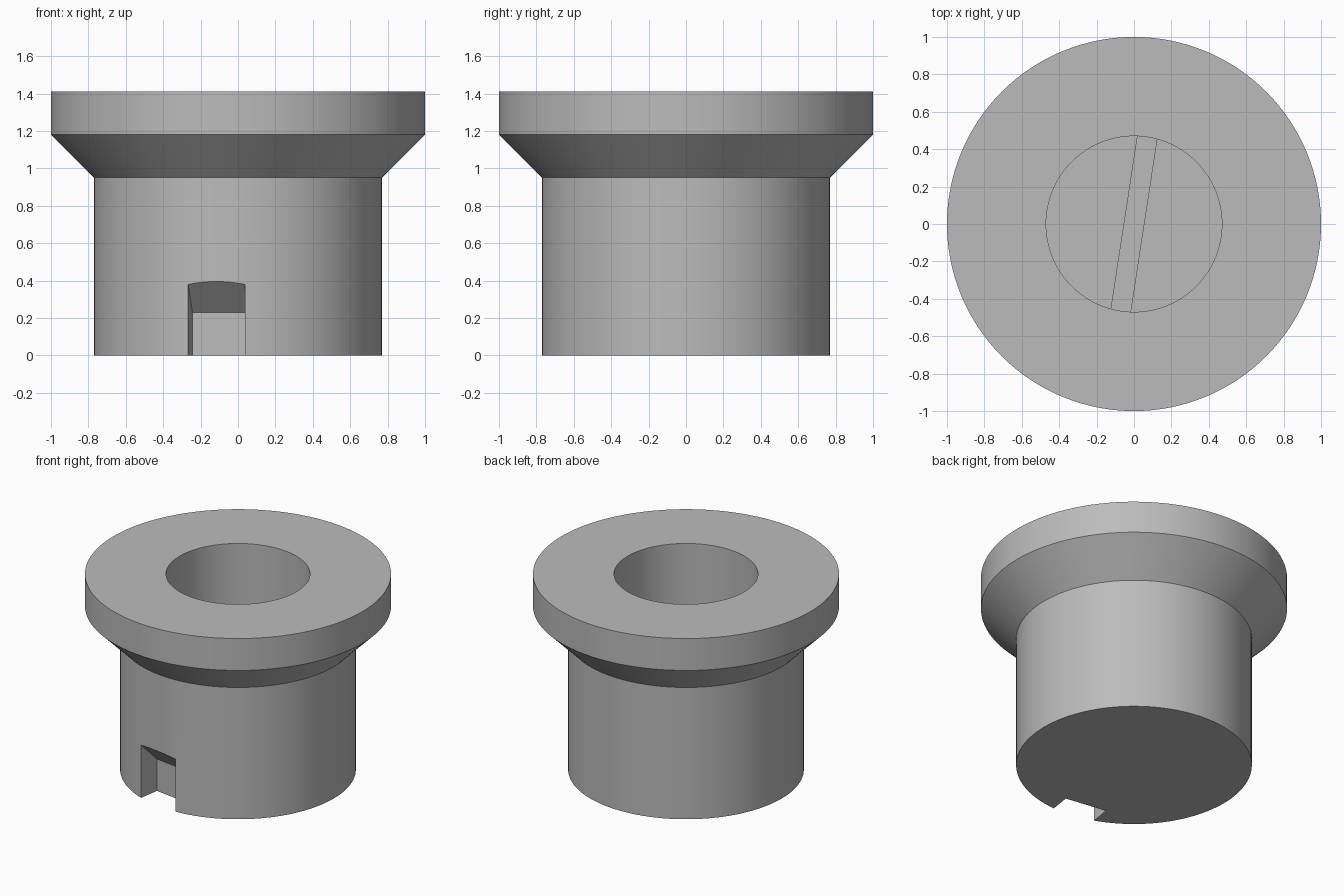
import bpy, bmesh
from math import radians, tau
from mathutils import Matrix, Vector

cube = bpy.data.objects.get("Cube")
if cube:
    bpy.data.objects.remove(cube, do_unlink=True)

SEGMENTS = 128
TURN = Matrix.Rotation(radians(-8.7), 4, 'Z')  # shared heading of blade and notch

grey = bpy.data.materials.new("plain grey")
grey.use_nodes = True
COLOUR = (0.5, 0.5, 0.5, 1)
grey.diffuse_color = COLOUR
grey.node_tree.nodes["Principled BSDF"].inputs["Base Color"].default_value = COLOUR


def make_object(name, bm):
    bmesh.ops.recalc_face_normals(bm, faces=bm.faces)
    mesh = bpy.data.meshes.new(name)
    bm.to_mesh(mesh)
    bm.free()
    mesh.materials.append(grey)
    obj = bpy.data.objects.new(name, mesh)
    bpy.context.collection.objects.link(obj)
    return obj


def lathe(name, profile):
    """Revolve (radius, height) points and close both ends with flat caps."""
    bm = bmesh.new()
    verts = [bm.verts.new((r, 0, z)) for r, z in profile]
    edges = [bm.edges.new(pair) for pair in zip(verts, verts[1:])]
    bmesh.ops.spin(bm, geom=verts + edges, cent=(0, 0, 0), axis=(0, 0, 1),
                   angle=tau, steps=SEGMENTS, use_merge=True)
    bmesh.ops.remove_doubles(bm, verts=bm.verts, dist=1e-5)
    bmesh.ops.holes_fill(bm, edges=[e for e in bm.edges if e.is_boundary], sides=0)
    return make_object(name, bm)


def extrude_side(name, outline, half_width):
    """Extrude a (y, z) outline across x, then turn it to the shared heading."""
    bm = bmesh.new()
    face = bm.faces.new([bm.verts.new((-half_width, y, z)) for y, z in outline])
    out = bmesh.ops.extrude_face_region(bm, geom=[face])
    moved = [g for g in out["geom"] if isinstance(g, bmesh.types.BMVert)]
    bmesh.ops.translate(bm, verts=moved, vec=Vector((2 * half_width, 0, 0)))
    bm.transform(TURN)
    return make_object(name, bm)


def combine(target, tool, operation):
    mod = target.modifiers.new(tool.name, 'BOOLEAN')
    mod.operation, mod.solver, mod.object = operation, 'EXACT', tool
    bpy.context.view_layer.objects.active = target
    bpy.ops.object.modifier_apply(modifier=mod.name)
    bpy.data.objects.remove(tool, do_unlink=True)


# Flanged knob with a blind bore
knob = lathe("flanged_knob", [
    (0.77, 0), (0.77, 0.95), (1.0, 1.18), (1.0, 1.41),
    (0.47, 1.41), (0.47, 0.235)])

# Driving blade across the bore floor
blade = extrude_side("blade", [(-0.52, 0.15), (0.52, 0.15), (0.52, 0.47), (-0.52, 0.47)], 0.055)
combine(knob, blade, 'UNION')

# Pointer notch with a sloping roof
notch = extrude_side("notch_cutter", [
    (-0.605, -0.1), (-0.605, 0.23), (-0.905, 0.53), (-0.905, -0.1)], 0.154)
combine(knob, notch, 'DIFFERENCE')

# Smooth round walls, crisp rims
bpy.ops.object.select_all(action='DESELECT')
knob.select_set(True)
bpy.context.view_layer.objects.active = knob
bpy.ops.object.shade_smooth_by_angle(angle=radians(25))
